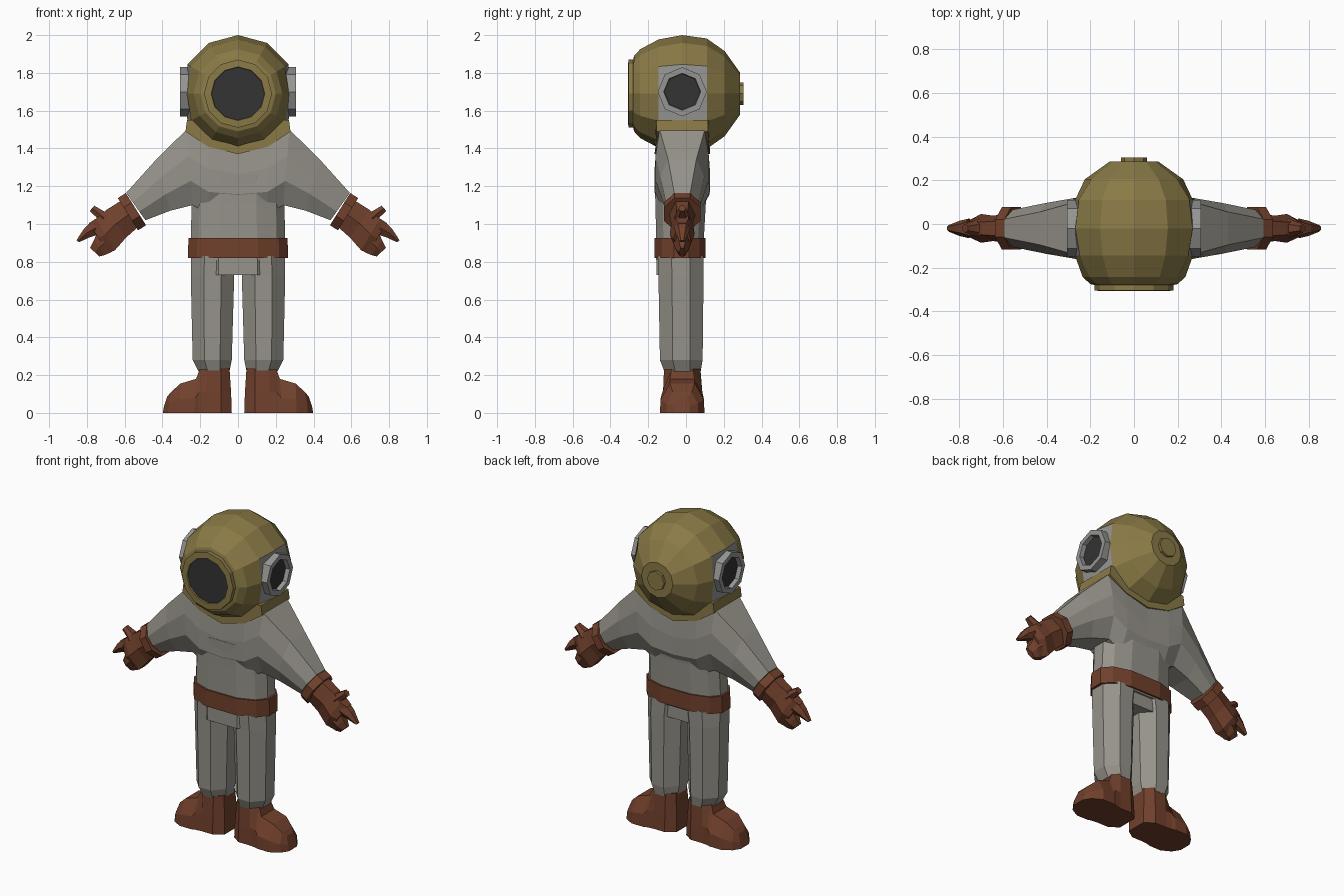
import bpy, bmesh, math
from mathutils import Vector

if "Cube" in bpy.data.objects:
    bpy.data.objects.remove(bpy.data.objects["Cube"])

def material(name, rgb):
    m = bpy.data.materials.new(name)
    m.diffuse_color = (*rgb, 1)
    m.use_nodes = True
    m.node_tree.nodes["Principled BSDF"].inputs["Base Color"].default_value = m.diffuse_color
    return m

BRASS = material("brass", (0.254, 0.195, 0.062))
CANVAS = material("canvas grey", (0.305, 0.292, 0.254))
STEEL = material("steel grey", (0.30, 0.30, 0.295))
LEATHER = material("brown leather", (0.165, 0.052, 0.025))
GLASS = material("dark glass", (0.033, 0.033, 0.034))
CY = -0.02       # depth of the body's middle
HZ = 1.69        # height of the helmet's middle

def loft(name, rings, mats, mirror=False, caps=(True, True), rule=None, end_mat=0):
    """Skin a list of equal-length point rings; rule picks a material per face."""
    bm = bmesh.new()
    vs = [[bm.verts.new(p) for p in r] for r in rings]
    n = len(rings[0])
    for a, b in zip(vs, vs[1:]):
        for i in range(n):
            j = (i + 1) % n
            bm.faces.new((a[i], a[j], b[j], b[i]))
    if caps[0]:
        bm.faces.new(vs[0][::-1])
    if caps[1]:
        bm.faces.new(vs[-1]).material_index = end_mat
    bmesh.ops.recalc_face_normals(bm, faces=bm.faces)
    if rule:
        for f in bm.faces:
            f.material_index = rule(f)
    me = bpy.data.meshes.new(name)
    bm.to_mesh(me)
    bm.free()
    for m in mats:
        me.materials.append(m)
    ob = bpy.data.objects.new(name, me)
    bpy.context.collection.objects.link(ob)
    if mirror:
        ob.modifiers.new("Mirror", 'MIRROR').use_mirror_merge = False
    return ob

def ring_y(y, r, n=12):
    """Circle facing the front, with a corner at the top."""
    return [(r * math.sin(2 * math.pi * i / n), y, HZ + r * math.cos(2 * math.pi * i / n)) for i in range(n)]

def ring_x(x, r, n=8):
    """Circle facing sideways."""
    return [(x, CY + r * math.sin(2 * math.pi * i / n), HZ + 0.01 + r * math.cos(2 * math.pi * i / n)) for i in range(n)]

def oct_z(x0, x1, y0, y1, z, c=0.3):
    """Chamfered rectangle lying flat."""
    dx, dy = (x1 - x0) * c, (y1 - y0) * c
    return [(x0 + dx, y0, z), (x1 - dx, y0, z), (x1, y0 + dy, z), (x1, y1 - dy, z),
            (x1 - dx, y1, z), (x0 + dx, y1, z), (x0, y1 - dy, z), (x0, y0 + dy, z)]

# Helmet ball, flattened at the sides where the grey panels sit
ball = [(-0.282, 0.17), (-0.275, 0.2), (-0.243, 0.235), (-0.145, 0.287), (-0.02, 0.31),
        (0.11, 0.292), (0.205, 0.225), (0.287, 0.11)]
rings = [[(max(-0.27, min(0.27, x)), y, z) for x, y, z in ring_y(*p)] for p in ball]
def panel(f):
    c = f.calc_center_median()
    return int(abs(c.x) > 0.24 and -0.15 < c.y < 0.11)
loft("helmet", rings, [BRASS, STEEL], rule=panel)

# Front window: rim and glass; back valve
loft("front_window", [ring_y(-0.26, 0.18), ring_y(-0.305, 0.18), ring_y(-0.307, 0.142), ring_y(-0.298, 0.14)],
     [BRASS, GLASS], end_mat=1)
loft("back_valve", [ring_y(0.27, 0.06, 8), ring_y(0.304, 0.06, 8)], [BRASS])

# Side windows
loft("side_window", [ring_x(0.25, 0.13), ring_x(0.307, 0.13), ring_x(0.307, 0.098), ring_x(0.28, 0.095)],
     [STEEL, GLASS], mirror=True, end_mat=1)

# Collar: curved saddle under the helmet
outer = [(-0.27, 1.55), (-0.278, 1.49), (-0.16, 1.41), (0, 1.37), (0.16, 1.41), (0.278, 1.49), (0.27, 1.55)]
inner = [(0.235, 1.55), (0.14, 1.465), (0, 1.43), (-0.14, 1.465), (-0.235, 1.55)]
def collar_ring(grow):
    pts = []
    for x, z in outer + inner:
        edge = 0.137 + 0.01 * (1 - abs(x) / 0.28)
        pts.append((x, CY + grow * edge, z))
    return pts
loft("collar", [collar_ring(-1), collar_ring(1)], [BRASS])

# Shoulders and sleeves: one skin running from the middle out to the wrist
def sleeve(top, bot, half, tw):
    t, b = Vector((top[0], 0, top[1])), Vector((bot[0], 0, bot[1]))
    shape = [(-tw, 0), (-1, 0.35), (-1, 0.68), (-0.6, 1), (0.6, 1), (1, 0.68), (1, 0.35), (tw, 0)]
    return [tuple(t.lerp(b, k) + Vector((0, CY + s * half, 0))) for s, k in shape]
sections = [((0, 1.385), (0, 1.05), 0.145, 0.93), ((0.155, 1.425), (0.155, 1.05), 0.146, 0.93),
            ((0.272, 1.5), (0.24, 1.1), 0.141, 0.85), ((0.43, 1.345), (0.36, 1.07), 0.116, 0.65),
            ((0.592, 1.165), (0.49, 1.02), 0.085, 0.5)]
loft("sleeve", [sleeve(*s) for s in sections], [CANVAS], mirror=True, caps=(False, True))

# Torso and belt share one outline
def waist(sx, yf, yb, z):
    half = [(0.1, 0), (0.205, 0.15), (0.25, 0.38), (0.25, 0.68), (0.205, 0.88), (0.1, 1)]
    pts = [(x * sx, yf + (yb - yf) * k, z) for x, k in half]
    return pts + [(-x, y, zz) for x, y, zz in reversed(pts)]
loft("torso", [waist(0.98, -0.158, 0.092, 0.81), waist(1, -0.158, 0.095, 0.93),
               waist(0.98, -0.162, 0.105, 1.11), waist(0.95, -0.167, 0.122, 1.26)], [CANVAS])
loft("belt", [waist(1.06, -0.168, 0.104, 0.82), waist(1.05, -0.168, 0.104, 0.925)], [LEATHER])

# Hips and legs
loft("hips", [oct_z(-0.13, 0.13, -0.157, 0.08, z, 0.1) for z in (0.73, 0.83)], [CANVAS])
loft("leg", [oct_z(0.045, 0.21, -0.115, 0.078, 0.22), oct_z(0.033, 0.24, -0.138, 0.088, 0.28),
             oct_z(0.02, 0.25, -0.146, 0.093, 0.73), oct_z(0.005, 0.25, -0.15, 0.093, 0.83)],
     [CANVAS], mirror=True)

# Boots pointing outward: upright slices from heel to toe (x bottom, x top, height, half widths)
def boot(xb, xt, h, wb, wt):
    return [(xb, CY - wb, 0), (xb * 0.7 + xt * 0.3, CY - wb * 0.97, h * 0.45), (xt, CY - wt, h),
            (xt, CY + wt, h), (xb * 0.7 + xt * 0.3, CY + wb * 0.97, h * 0.45), (xb, CY + wb, 0)]
loft("boot", [boot(0.033, 0.045, 0.237, 0.065, 0.055), boot(0.09, 0.09, 0.237, 0.105, 0.096),
              boot(0.17, 0.165, 0.237, 0.105, 0.096), boot(0.21, 0.2, 0.237, 0.11, 0.055),
              boot(0.23, 0.222, 0.18, 0.117, 0.065), boot(0.31, 0.305, 0.155, 0.118, 0.065),
              boot(0.37, 0.355, 0.11, 0.085, 0.05), boot(0.398, 0.375, 0.085, 0.04, 0.03)],
     [LEATHER], mirror=True)

# Gloves, built in a tilted frame: u runs to the fingertips, v to the thumb
U, V = Vector((0.846, 0, -0.532)), Vector((0.532, 0, 0.846))
WRIST = Vector((0.57, CY, 1.06))
def hand(u0, v0, u1, v1, w):
    """Six-sided slice between a low edge (u0, v0) and a high edge (u1, v1)."""
    a, b = WRIST + U * u0 + V * v0, WRIST + U * u1 + V * v1
    return [tuple(a.lerp(b, k) + Vector((0, s * w, 0)))
            for k, s in ((0, -0.5), (0.5, -1), (1, -0.5), (1, 0.5), (0.5, 1), (0, 0.5))]
def cuff(u, r, w):
    return [tuple(WRIST + U * u + V * (r * math.cos(a)) + Vector((0, w * math.sin(a), 0)))
            for a in (math.pi * (i + 0.5) / 4 for i in range(8))]
loft("glove_cuff", [cuff(u, 0.109, 0.105) for u in (-0.035, 0.015)], [LEATHER], mirror=True)
loft("palm", [hand(0, -0.085, 0, 0.08, 0.07), hand(0.09, -0.1, 0.1, 0.08, 0.058),
              hand(0.175, -0.125, 0.17, 0.07, 0.066), hand(0.215, -0.12, 0.215, 0.07, 0.045)],
     [LEATHER], mirror=True)
loft("upper_finger", [hand(0.2, -0.01, 0.2, 0.07, 0.045), hand(0.25, 0.004, 0.25, 0.06, 0.035),
                      hand(0.313, 0.012, 0.32, 0.028, 0.015)], [LEATHER], mirror=True)
loft("lower_finger", [hand(0.19, -0.124, 0.21, 0.0, 0.048), hand(0.235, -0.118, 0.24, -0.02, 0.038),
                      hand(0.262, -0.109, 0.28, -0.045, 0.016)], [LEATHER], mirror=True)
loft("thumb", [hand(0.165, 0.04, 0.1, 0.06, 0.045), hand(0.165, 0.075, 0.12, 0.09, 0.034),
               hand(0.178, 0.122, 0.142, 0.133, 0.02)], [LEATHER], mirror=True)
